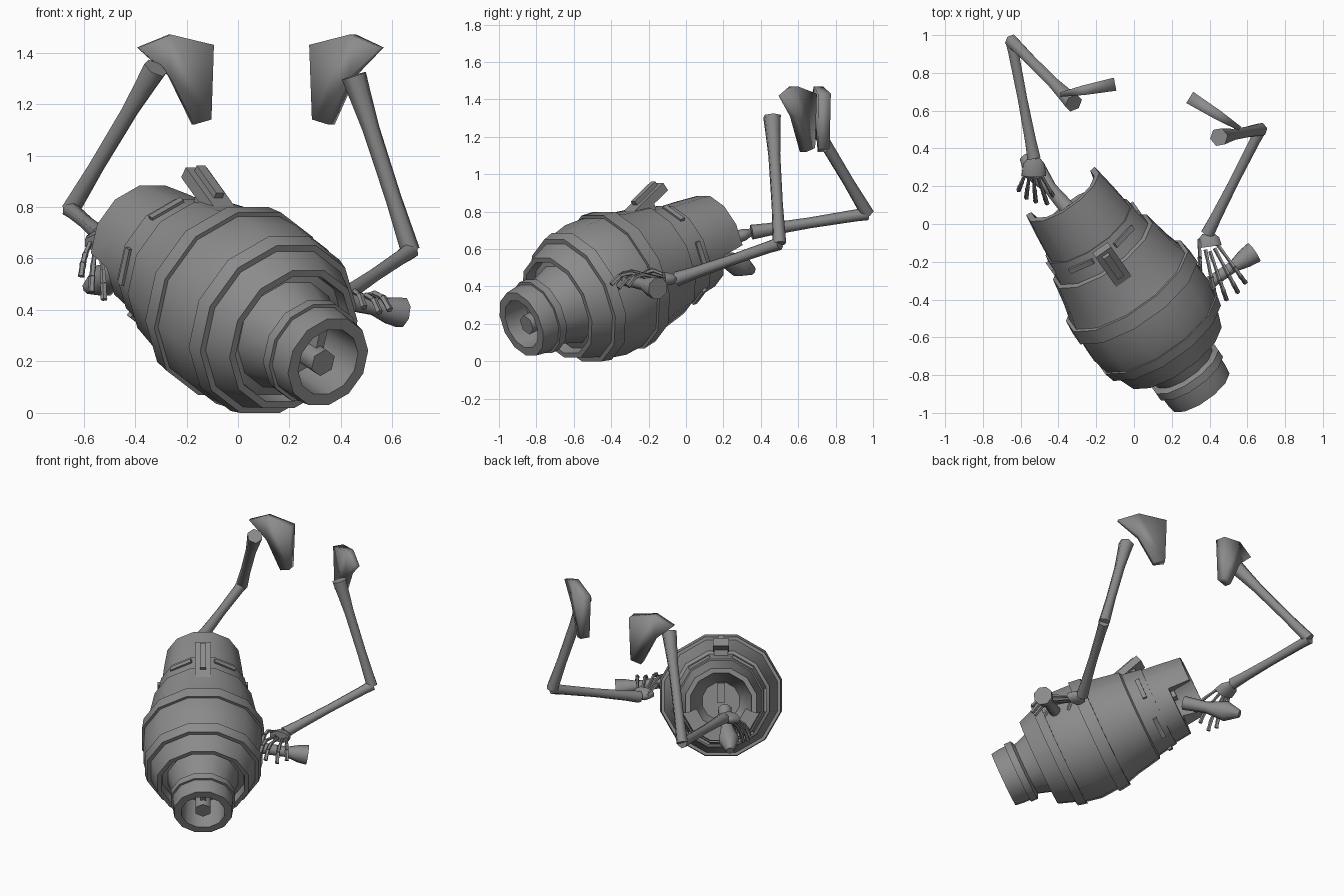
import bpy, bmesh, math
from mathutils import Vector, Matrix

if "Cube" in bpy.data.objects:
    bpy.data.objects.remove(bpy.data.objects["Cube"])

grey = bpy.data.materials.new("stone_grey")
grey.use_nodes = True
TONE = (0.26, 0.26, 0.26, 1)
grey.diffuse_color = TONE
grey.node_tree.nodes["Principled BSDF"].inputs["Base Color"].default_value = TONE

# Barrel frame: local z runs from muzzle to rear, local y is its upper side
MUZZLE = Vector((0.35, -0.88, 0.198))
AXIS = Vector((-0.54, 0.77, 0.355)).normalized()
SIDE = Vector((0, 0, 1)).cross(AXIS).normalized()
UP = AXIS.cross(SIDE)
FRAME = Matrix.Translation(MUZZLE) @ Matrix((SIDE, UP, AXIS)).transposed().to_4x4()


def finish(name, bm, matrix=None, angle=35):
    bmesh.ops.recalc_face_normals(bm, faces=bm.faces)
    mesh = bpy.data.meshes.new(name)
    bm.to_mesh(mesh)
    bm.free()
    mesh.materials.append(grey)
    obj = bpy.data.objects.new(name, mesh)
    bpy.context.collection.objects.link(obj)
    if matrix:
        obj.matrix_world = matrix
    bpy.ops.object.select_all(action='DESELECT')
    obj.select_set(True)
    bpy.context.view_layer.objects.active = obj
    bpy.ops.object.shade_smooth_by_angle(angle=math.radians(angle))
    return obj


def box(name, size, matrix):
    bm = bmesh.new()
    bmesh.ops.create_cube(bm, size=1)
    bmesh.ops.scale(bm, vec=size, verts=bm.verts)
    return finish(name, bm, matrix)


def bone(name, start, end, stations, sides=6, flat=1.0):
    """Tube from start to end; stations are (fraction, radius)."""
    start, end = Vector(start), Vector(end)
    turn = (end - start).to_track_quat('Z', 'Y').to_matrix()
    bm = bmesh.new()
    rings = []
    for f, r in stations:
        ring = []
        for k in range(sides):
            a = math.tau * (k + 0.5) / sides
            off = turn @ Vector((r * math.cos(a), r * flat * math.sin(a), 0))
            ring.append(bm.verts.new(start.lerp(end, f) + off))
        rings.append(ring)
    for a, b in zip(rings, rings[1:]):
        for k in range(sides):
            j = (k + 1) % sides
            bm.faces.new((a[k], a[j], b[j], b[k]))
    bm.faces.new(rings[0])
    bm.faces.new(rings[-1])
    return finish(name, bm, angle=62)


# Barrel shell: one twelve-sided lathe whose rear collar is open underneath
PROFILE = [(.22, 0), (.22, .13), (0, .138), (0, .185), (.05, .192), (.1, .194), (.1, .208),
           (.145, .208), (.16, .178), (.3, .225), (.31, .262), (.25, .267), (.25, .295),
           (.36, .335), (.36, .36), (.42, .375), (.42, .363), (.52, .383), (.64, .376),
           (.64, .393), (.72, .384), (.72, .364), (.8, .342), (.96, .312), (.97, .292),
           (1.1, .27), (1.1, .262), (1.21, .25), (1.355, .23), (1.355, .198), (1.21, .16),
           (1.13, .12), (1.13, 0)]
SIDES = 12
CUT = range(3, 8)
bm = bmesh.new()
rings = []
for t, r in PROFILE:
    if r == 0:
        rings.append([bm.verts.new((0, 0, t))] * SIDES)
    else:
        angles = [math.tau * (k + 0.5) / SIDES for k in range(SIDES)]
        rings.append([bm.verts.new((r * math.sin(a), r * math.cos(a), t)) for a in angles])
collar = rings[-6:-2]
for a, b in zip(rings, rings[1:]):
    in_collar = any(a is ring for ring in collar[:3])
    for k in range(SIDES):
        j = (k + 1) % SIDES
        if not (in_collar and k in CUT):
            bm.faces.new(list(dict.fromkeys((a[k], a[j], b[j], b[k]))))
# Close the shoulder and the two ends of the collar
for k in CUT:
    bm.faces.new((collar[0][k], collar[0][k + 1], collar[3][k + 1], collar[3][k]))
for k in (CUT[0], CUT[-1] + 1):
    bm.faces.new([ring[k] for ring in collar])
finish("barrel_shell", bm, FRAME)

# Low strips on alternate facets of the rear section
for k in range(6):
    turn = Matrix.Rotation(math.radians(30 + 60 * k), 4, 'Z')
    box("rear_strip", (.15, .025, .028), FRAME @ turn @ Matrix.Translation((0, .27, 1.05)))

# Slanted sight on top: base, centre block and foot
tilt = FRAME @ Matrix.Translation((0, .33, .99)) @ Matrix.Rotation(math.radians(-18), 4, 'X')
box("sight_base", (.1, .05, .25), tilt)
box("sight_block", (.04, .03, .17), tilt @ Matrix.Translation((0, .035, .02)))
box("sight_foot", (.09, .1, .1), FRAME @ Matrix.Translation((0, .28, .96)))

# Parts inside the muzzle and the rear opening
bone("muzzle_block", FRAME @ Vector((0, -.015, .03)), FRAME @ Vector((0, -.015, .23)),
     [(0, .055), (1, .055)])
box("muzzle_web", (.035, .12, .16), FRAME @ Matrix.Translation((0, .075, .15)))
box("rear_post", (.05, .12, .1), FRAME @ Matrix.Translation((0, .06, 1.18)))

# Flared grips
bone("side_grip", (.33, -.36, .45), (.635, -.15, .39),
     [(0, .045), (.3, .035), (.65, .033), (.85, .055), (1, .062)], 8)
bone("rear_grip", (-.35, .08, .6), (-.585, .355, .485),
     [(0, .045), (.4, .037), (.75, .066), (1, .025)], 8)

UPPER = [(0, .05), (.12, .043), (.3, .034), (.7, .032), (1, .038)]
FORE = [(0, .036), (.1, .032), (.5, .029), (.85, .034), (1, .04)]


def scapula(name, sign, tip, width, depth):
    """Blade outlined from its outer tip inwards; depth is the y change over its width."""
    outline = [(0, 1.42, .012), (.43, 1.47, .026), (1, 1.43, .035),
               (.97, 1.14, .03), (.74, 1.12, .022), (.42, 1.31, .022)]
    bm = bmesh.new()
    run = Vector((-sign * width, depth, 0))
    normal = run.cross(Vector((0, 0, 1))).normalized()
    back, front = [], []
    for f, z, half in outline:
        base = Vector((tip[0], tip[1], z)) + run * f
        back.append(bm.verts.new(base + normal * half))
        front.append(bm.verts.new(base - normal * half))
    bm.faces.new(back)
    bm.faces.new(front)
    for k in range(len(outline)):
        j = (k + 1) % len(outline)
        bm.faces.new((back[k], back[j], front[j], front[k]))
    finish(name, bm, angle=95)


def arm(side, shoulder, elbow, wrist, palm, tips, lift):
    """Upper bone, forearm, palm and jointed fingers."""
    bone(side + "_upper_arm", shoulder, elbow, UPPER)
    bone(side + "_forearm", elbow, wrist, FORE)
    wrist, palm = Vector(wrist), Vector(palm)
    bone(side + "_palm", wrist, palm, [(0, .032), (.4, .062), (1, .07)], 8, .55)
    spread = sum((Vector(t) for t in tips), Vector()) / len(tips)
    for tip in tips:
        tip = Vector(tip)
        root = palm + (tip - spread) * .4
        knuckle = root.lerp(tip, .6) + Vector((0, 0, lift))
        middle = knuckle.lerp(tip, .55) + Vector((0, 0, lift * .4))
        for a, b, r in ((root, knuckle, .011), (knuckle, middle, .013), (middle, tip, .014)):
            bone(side + "_finger", a, b, [(0, r), (.5, r * .85), (1, r)], 5)


scapula("left_scapula", 1, (.56, .505), .265, .165)
scapula("right_scapula", -1, (-.39, .685), .29, .055)
arm("left", (.45, .46, 1.31), (.67, .5, .63), (.39, -.05, .44), (.4, -.12, .44),
    [(.35, -.24, .43), (.43, -.38, .42), (.49, -.4, .41), (.55, -.36, .39), (.59, -.31, .4)], .05)
arm("right", (-.32, .64, 1.34), (-.65, .97, .79), (-.53, .35, .69), (-.53, .26, .66),
    [(-.61, .18, .53), (-.57, .14, .47), (-.52, .12, .44), (-.46, .11, .48), (-.41, .12, .54)], .03)
